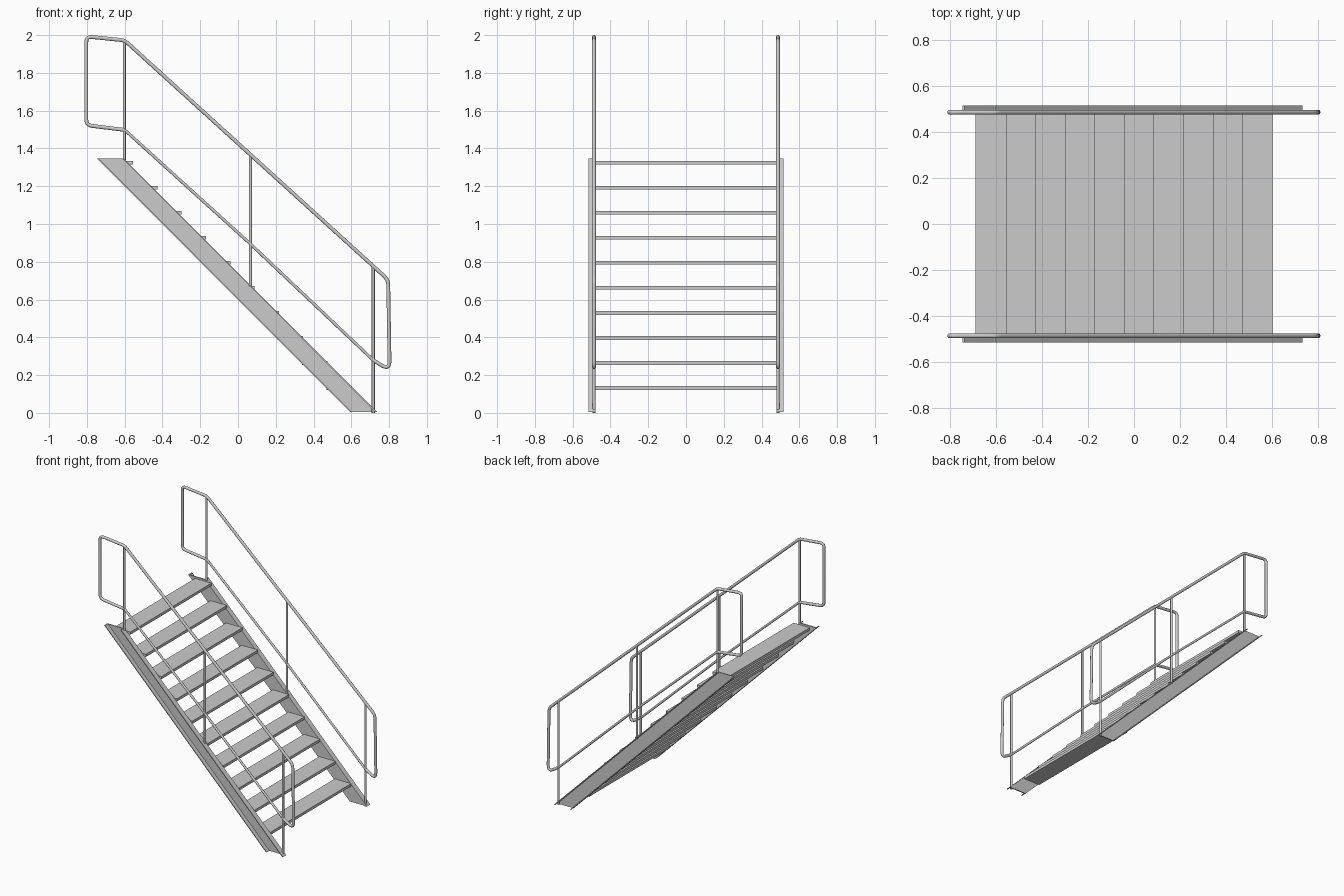
import bpy, bmesh
from mathutils import Vector

if "Cube" in bpy.data.objects:
    bpy.data.objects.remove(bpy.data.objects["Cube"])

RAIL_Y = 0.487


def mesh_object(name, bm):
    bmesh.ops.recalc_face_normals(bm, faces=bm.faces)
    mesh = bpy.data.meshes.new(name)
    bm.to_mesh(mesh)
    bm.free()
    ob = bpy.data.objects.new(name, mesh)
    bpy.context.collection.objects.link(ob)
    return ob


def prism(name, profile, base, shift):
    """Sweep a closed profile of 3D points along a shift vector."""
    bm = bmesh.new()
    a = [bm.verts.new(Vector(p) + Vector(base)) for p in profile]
    b = [bm.verts.new(Vector(p) + Vector(base) + Vector(shift)) for p in profile]
    n = len(a)
    bm.faces.new(a)
    bm.faces.new(b[::-1])
    for i in range(n):
        bm.faces.new((a[i], a[(i + 1) % n], b[(i + 1) % n], b[i]))
    return mesh_object(name, bm)


def rounded(points):
    """Round the corners of an (x, z, radius) path."""
    out = []
    for i, (x, z, r) in enumerate(points):
        p = Vector((x, z))
        if r == 0 or i in (0, len(points) - 1):
            out.append(p)
            continue
        a = p + (Vector(points[i - 1][:2]) - p).normalized() * r
        b = p + (Vector(points[i + 1][:2]) - p).normalized() * r
        for k in range(6):
            t = k / 5
            out.append(a * (1 - t) ** 2 + p * 2 * t * (1 - t) + b * t * t)
    return out


def tube(name, points, y, radius):
    cu = bpy.data.curves.new(name, 'CURVE')
    cu.dimensions = '3D'
    cu.bevel_depth = radius
    cu.bevel_resolution = 3
    cu.use_fill_caps = True
    path = rounded(points)
    sp = cu.splines.new('POLY')
    sp.points.add(len(path) - 1)
    for pt, p in zip(sp.points, path):
        pt.co = (p.x, y, p.y, 1)
    sp.use_smooth = True
    ob = bpy.data.objects.new(name, cu)
    bpy.context.collection.objects.link(ob)


for side, s in (("front", -1), ("back", 1)):
    # Sloping channel stringer, open to the outside, ends cut level
    x0, x1, t = 0.592, 0.735, 0.009
    yi, yw, yo = 0.478, 0.486, 0.517
    section = [(x0, yi), (x1, yi), (x1, yo), (x1 - t, yo),
               (x1 - t, yw), (x0 + t, yw), (x0 + t, yo), (x0, yo)]
    prism(side + "_stringer", [(x, s * y, 0) for x, y in section],
          (0, 0, 0.006), (-1.34, 0, 1.342))

    # Handrail with looped ends
    tube(side + "_handrail",
         [(-0.60, 1.498, 0), (-0.803, 1.523, 0.03), (-0.803, 1.993, 0.03),
          (-0.60, 1.972, 0.02), (0.795, 0.705, 0.03), (0.803, 0.225, 0.05),
          (0.715, 0.28, 0)], s * RAIL_Y, 0.0105)

    # Middle rail
    tube(side + "_middle_rail",
         [(-0.60, 1.498, 0), (0.065, 0.895, 0), (0.715, 0.28, 0)],
         s * RAIL_Y, 0.0085)

    # Upright posts
    for name, x, zb, zt in (("upper", -0.602, 1.34, 1.972),
                            ("middle", 0.066, 0.67, 1.365),
                            ("lower", 0.716, 0.0, 0.775)):
        tube(f"{side}_{name}_post", [(x, zb, 0), (x, zt, 0)], s * RAIL_Y, 0.008)

# Treads
for i in range(10):
    x, z = 0.603 - i * 0.1288, 0.132 + i * 0.1325
    prism(f"tread_{i + 1}",
          [(x - 0.135, -0.48, z - 0.01), (x, -0.48, z - 0.01),
           (x, -0.48, z + 0.01), (x - 0.135, -0.48, z + 0.01)],
          (0, 0, 0), (0, 0.96, 0))
